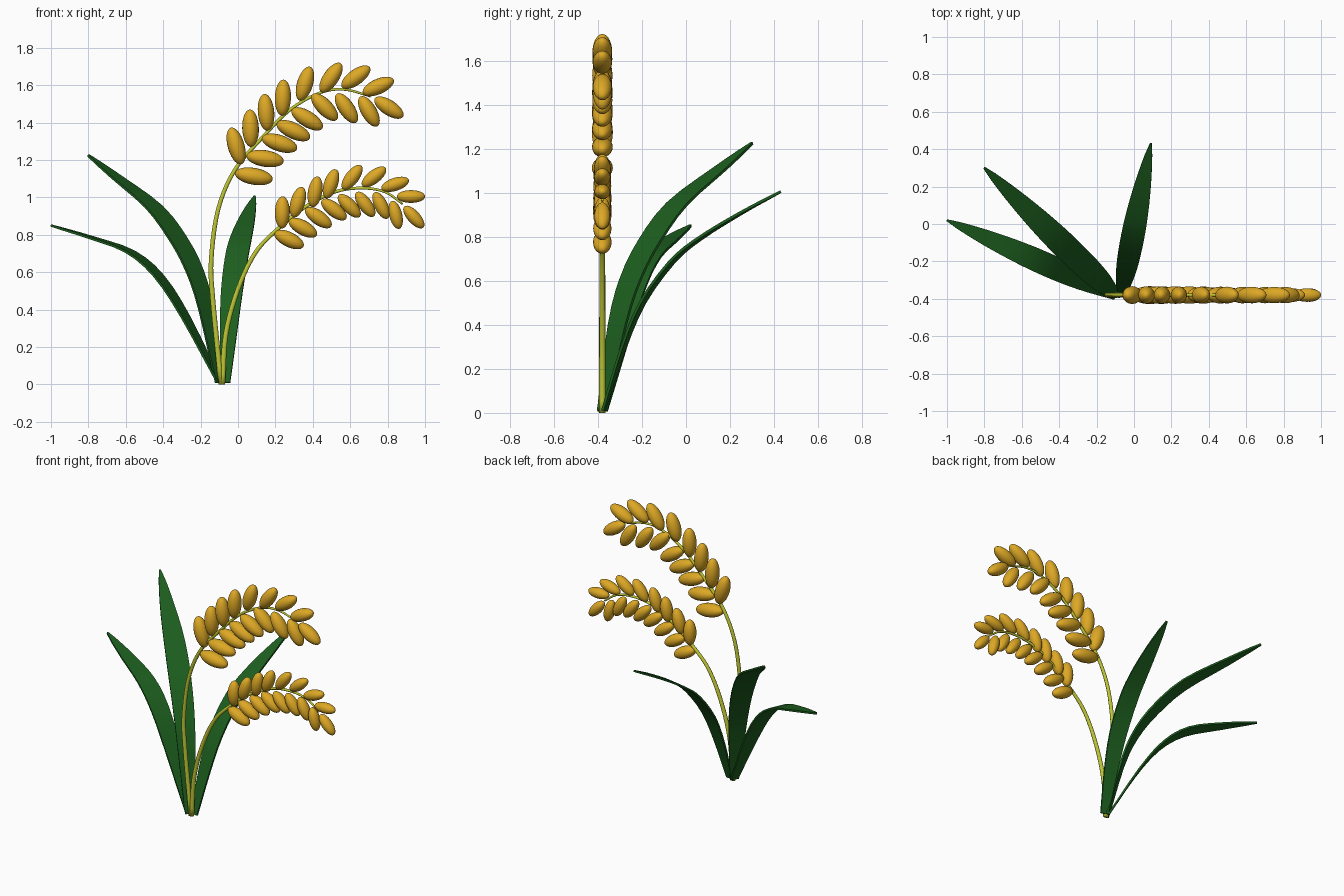
import bpy, bmesh, math
from mathutils import Vector, Matrix

if "Cube" in bpy.data.objects:
    bpy.data.objects.remove(bpy.data.objects["Cube"])

Y = -0.38  # plane holding both stems


def material(name, rgb):
    m = bpy.data.materials.new(name)
    m.diffuse_color = (*rgb, 1)
    m.use_nodes = True
    m.node_tree.nodes["Principled BSDF"].inputs["Base Color"].default_value = m.diffuse_color
    return m


GREEN = material("leaf green", (0.012, 0.112, 0.013))
LIME = material("stem lime", (0.52, 0.57, 0.035))
GOLD = material("grain gold", (0.72, 0.39, 0.018))


def spline(pts, steps):
    """Smooth path through points (Catmull-Rom)."""
    p = [Vector(q) for q in pts]
    p = [2 * p[0] - p[1]] + p + [2 * p[-1] - p[-2]]
    out = []
    for i in range(1, len(p) - 2):
        a, b, c, d = p[i - 1:i + 3]
        for k in range(steps):
            t = k / steps
            out.append(0.5 * (2 * b + (c - a) * t + (2 * a - 5 * b + 4 * c - d) * t * t
                              + (3 * b - a - 3 * c + d) * t ** 3))
    return out + [p[-2]]


def finish(bm, name, mat, smooth=True):
    me = bpy.data.meshes.new(name)
    bmesh.ops.recalc_face_normals(bm, faces=bm.faces[:])
    for f in bm.faces:
        f.smooth = smooth
    bm.to_mesh(me)
    bm.free()
    me.materials.append(mat)
    ob = bpy.data.objects.new(name, me)
    bpy.context.collection.objects.link(ob)
    return ob


def stem(name, xz, r0, r1, sides=10):
    """Tapered tube in the plane y = Y."""
    path = spline([(x, Y, z) for x, z in xz], 5)
    bm, rings, n = bmesh.new(), [], len(path) - 1
    for i, p in enumerate(path):
        t = (path[min(i + 1, n)] - path[max(i - 1, 0)]).normalized()
        side = Vector((0, 1, 0))
        up = t.cross(side)
        r = r0 + (r1 - r0) * i / n
        rings.append([bm.verts.new(p + r * (math.cos(a) * side + math.sin(a) * up))
                      for a in (2 * math.pi * k / sides for k in range(sides))])
    for a, b in zip(rings, rings[1:]):
        for k in range(sides):
            j = (k + 1) % sides
            bm.faces.new((a[k], a[j], b[j], b[k]))
    bm.faces.new(rings[0])
    bm.faces.new(rings[-1])
    finish(bm, name, LIME)


def grains(name, rows, length, width):
    """Ellipsoid grains: (x, z, tilt in degrees), shrinking along each row."""
    bm = bmesh.new()
    for row in rows:
        for i, (x, z, tilt) in enumerate(row):
            t = i / (len(row) - 1)
            l = length[0] + (length[1] - length[0]) * t
            w = width[0] + (width[1] - width[0]) * t
            m = (Matrix.Translation((x, Y, z)) @ Matrix.Rotation(-math.radians(tilt), 4, 'Y')
                 @ Matrix.Diagonal((l, w * 1.06, w, 1)) @ Matrix.Rotation(math.pi / 2, 4, 'Y'))
            bmesh.ops.create_uvsphere(bm, u_segments=20, v_segments=14, radius=1, matrix=m)
    finish(bm, name, GOLD)


def leaf(name, base, tip, profile, width):
    """Arching blade: profile is (fraction of reach, height)."""
    b, d = Vector((*base, 0)), Vector((tip[0] - base[0], tip[1] - base[1], 0))
    path = spline([b + d * f + Vector((0, 0, z)) for f, z in profile], 3)
    side = d.normalized().cross(Vector((0, 0, 1)))
    dist = [0]
    for p, q in zip(path, path[1:]):
        dist.append(dist[-1] + (q - p).length)
    bm, rows = bmesh.new(), []
    for p, s in zip(path, dist):
        t = s / dist[-1]
        if t < 0.55:
            h = 0.4 + 0.6 * math.sin(t / 0.55 * math.pi / 2)
        else:
            h = 0.08 + 0.92 * max(0, math.cos((t - 0.55) / 0.45 * math.pi / 2)) ** 0.8
        rows.append([bm.verts.new(p + side * (width / 2 * h * k)) for k in (-1, 0, 1)])
    for a, c in zip(rows, rows[1:]):
        for k in range(2):
            bm.faces.new((a[k], a[k + 1], c[k + 1], c[k]))
    ob = finish(bm, name, GREEN)
    mod = ob.modifiers.new("thickness", 'SOLIDIFY')
    mod.thickness = 0.012
    mod.offset = 0
    bpy.context.view_layer.objects.active = ob
    ob.select_set(True)
    bpy.ops.object.modifier_apply(modifier=mod.name)
    bpy.ops.object.shade_smooth_by_angle(angle=math.radians(40))
    ob.select_set(False)


# Stems
stem("tall_stem", [(-.09, 0), (-.135, .455), (-.143, .67), (-.105, .94), (-.015, 1.15), (.13, 1.32),
                   (.28, 1.47), (.44, 1.56), (.57, 1.577), (.71, 1.54)], .015, .006)
stem("short_stem", [(-.083, 0), (-.065, .27), (0, .51), (.09, .70), (.2, .82), (.36, .95),
                    (.52, 1.03), (.66, 1.05), (.785, 1.03), (.88, .965)], .015, .006)

# Grain heads: upper row, then lower row ending in the tip grain
grains("tall_grains", [
    [(-.01, 1.275, 106), (.067, 1.37, 92), (.15, 1.455, 95), (.24, 1.533, 88),
     (.358, 1.608, 73), (.497, 1.64, 56), (.63, 1.643, 36), (.75, 1.593, 24)],
    [(.085, 1.113, -10), (.145, 1.208, -9), (.222, 1.29, -18), (.296, 1.357, -25),
     (.37, 1.42, -32), (.463, 1.483, -46), (.58, 1.477, -56), (.70, 1.46, -60),
     (.807, 1.48, -33)]],
    (.102, .09), (.045, .041))
grains("short_grains", [
    [(.237, .92, 89), (.32, .975, 74), (.412, 1.03, 80), (.497, 1.073, 71),
     (.61, 1.107, 53), (.727, 1.11, 38), (.84, 1.07, 18), (.925, 1.005, 0)],
    [(.273, .775, -26), (.347, .838, -29), (.43, .892, -35), (.513, .935, -38),
     (.595, .955, -46), (.68, .963, -54), (.765, .957, -64), (.843, .907, -76),
     (.94, .895, -48)]],
    (.086, .076), (.040, .034))

# Leaves
leaf("low_leaf", (-.10, -.38), (-1.0, .02),
     [(0, .01), (.2, .36), (.36, .58), (.53, .71), (.76, .785), (1, .85)], .125)
leaf("tall_leaf", (-.10, -.38), (-.80, .30),
     [(0, .01), (.1, .40), (.19, .61), (.316, .78), (.5, .95), (.787, 1.11), (1, 1.225)], .14)
leaf("back_leaf", (-.067, -.375), (.09, .43),
     [(0, .01), (.11, .29), (.22, .50), (.38, .68), (.53, .785), (.77, .905), (1, 1.005)], .125)
